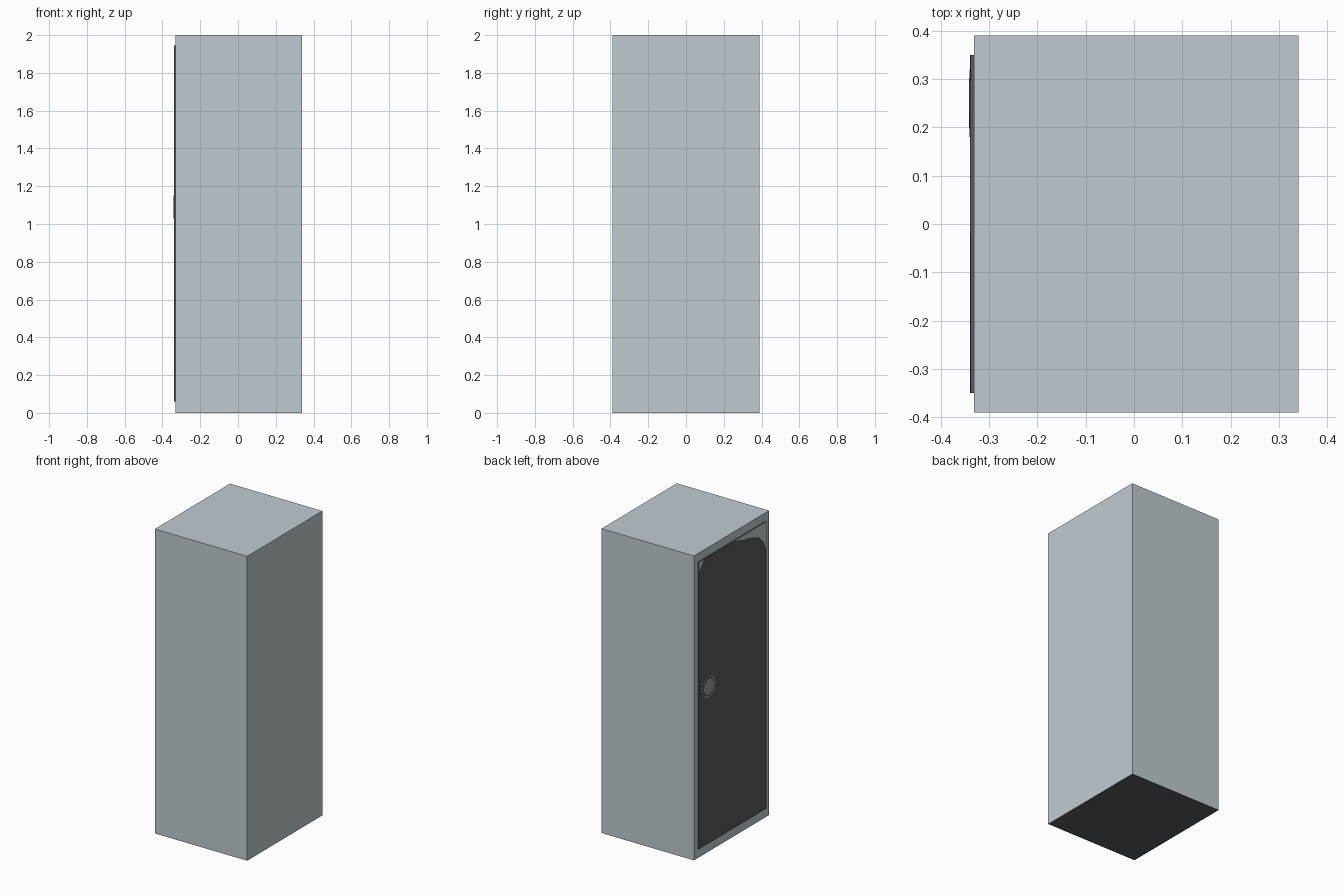
import bpy, bmesh, math
from mathutils import Vector

if "Cube" in bpy.data.objects:
    bpy.data.objects.remove(bpy.data.objects["Cube"])


def material(name, rgb):
    m = bpy.data.materials.new(name)
    m.diffuse_color = (*rgb, 1)
    m.use_nodes = True
    m.node_tree.nodes["Principled BSDF"].inputs["Base Color"].default_value = m.diffuse_color
    return m


STEEL = material("steel grey", (0.53, 0.60, 0.64))
DARK = material("dark grey", (0.10, 0.105, 0.11))
MID = material("mid grey", (0.32, 0.33, 0.34))


def finish(name, bm, mats):
    bmesh.ops.recalc_face_normals(bm, faces=bm.faces)
    me = bpy.data.meshes.new(name)
    bm.to_mesh(me)
    bm.free()
    for m in mats:
        me.materials.append(m)
    ob = bpy.data.objects.new(name, me)
    bpy.context.collection.objects.link(ob)
    return ob


def box(name, lo, hi, *mats):
    bm = bmesh.new()
    bmesh.ops.create_cube(bm, size=1)
    lo, hi = Vector(lo), Vector(hi)
    for v in bm.verts:
        v.co = Vector([(lo[i] + hi[i]) / 2 + v.co[i] * (hi[i] - lo[i]) for i in range(3)])
    return finish(name, bm, mats)


def plate(name, outline, x0, x1, mat):
    """Extrude a (y, z) outline from x0 to x1."""
    bm = bmesh.new()
    face = bm.faces.new([bm.verts.new((x0, y, z)) for y, z in outline])
    ext = bmesh.ops.extrude_face_region(bm, geom=[face])
    verts = [g for g in ext["geom"] if isinstance(g, bmesh.types.BMVert)]
    bmesh.ops.translate(bm, verts=verts, vec=(x1 - x0, 0, 0))
    return finish(name, bm, [mat])


def circle(r, cy=0.25, cz=1.09, n=32):
    return [(cy + r * math.cos(2 * math.pi * i / n),
             cz + r * math.sin(2 * math.pi * i / n)) for i in range(n)]


# Cabinet body with a dark underside
body = box("cabinet_body", (-0.331, -0.39, 0), (0.34, 0.39, 2), STEEL, DARK)
for p in body.data.polygons:
    p.material_index = 1 if p.normal.z < -0.5 else 0

# Thin door on the left side: steel front, dark edges
door = box("door", (-0.3382, -0.35, 0.06), (-0.33, 0.35, 1.945), STEEL, DARK)
for p in door.data.polygons:
    p.material_index = 0 if p.normal.x < -0.5 else 1

# Dark front sheet with cut upper corners
sheet = [(-0.35, 0.06), (0.35, 0.06), (0.35, 1.87), (0.32, 1.91), (0.295, 1.945),
         (-0.01, 1.945), (-0.10, 1.92), (-0.22, 1.892), (-0.28, 1.865),
         (-0.325, 1.82), (-0.35, 1.76)]
plate("door_sheet", sheet, -0.337, -0.339, DARK)

# Round handle: rim, dark recess and centre
plate("handle_rim", circle(0.07), -0.338, -0.3400, MID)
plate("handle_recess", circle(0.062), -0.339, -0.3406, DARK)
plate("handle_centre", circle(0.052), -0.340, -0.3412, MID)
